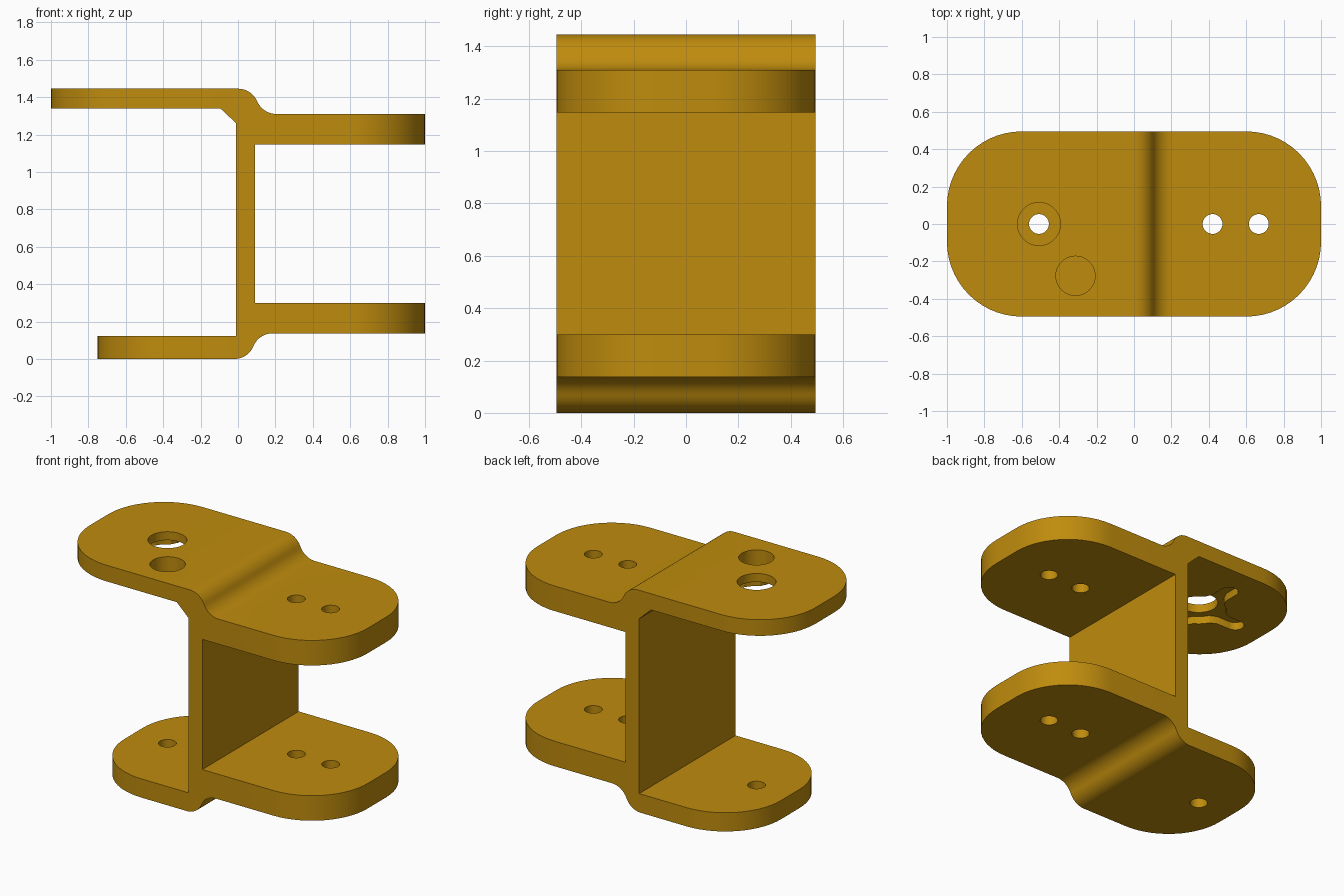
import bpy, bmesh, math
from mathutils import Vector

if "Cube" in bpy.data.objects:
    bpy.data.objects.remove(bpy.data.objects["Cube"])

gold = bpy.data.materials.new("golden_ochre")
gold.diffuse_color = (0.52, 0.26, 0.004, 1)
gold.use_nodes = True
gold.node_tree.nodes["Principled BSDF"].inputs["Base Color"].default_value = gold.diffuse_color
HALF_Y = 0.495


def prism(name, points, axis, low, high):
    """Extrude a closed 2D outline along y (x,z outline) or z (x,y outline)."""
    bm = bmesh.new()
    place = (lambda a, b: (a, low, b)) if axis == 'Y' else (lambda a, b: (a, b, low))
    face = bm.faces.new([bm.verts.new(place(a, b)) for a, b in points])
    ext = bmesh.ops.extrude_face_region(bm, geom=[face])
    shift = Vector((0, high - low, 0) if axis == 'Y' else (0, 0, high - low))
    bmesh.ops.translate(bm, vec=shift, verts=[g for g in ext["geom"] if isinstance(g, bmesh.types.BMVert)])
    bmesh.ops.recalc_face_normals(bm, faces=bm.faces)
    mesh = bpy.data.meshes.new(name)
    bm.to_mesh(mesh)
    bm.free()
    obj = bpy.data.objects.new(name, mesh)
    bpy.context.collection.objects.link(obj)
    return obj


def s_curve(x0, x1, z0, z1, steps=9):
    """Two tangent arcs stepping from height z0 to z1."""
    dx, dz = x1 - x0, abs(z1 - z0)
    sign = 1 if z1 > z0 else -1
    r = (dx * dx + dz * dz) / (4 * dz)
    top = math.asin(dx / 2 / r)
    arc = [top * i / steps for i in range(steps + 1)]
    first = [(x0 + r * math.sin(a), z0 + sign * r * (1 - math.cos(a))) for a in arc]
    second = [(x0 + x1 - x, z0 + z1 - z) for x, z in reversed(first[:-1])]
    return first + second


def circle(x, y, r, n=40):
    return [(x + r * math.cos(2 * math.pi * i / n), y + r * math.sin(2 * math.pi * i / n)) for i in range(n)]


# Side profile: four plates joined by one upright wall
profile = [(-1, 1.34), (-1, 1.445)] + s_curve(0.0, 0.205, 1.445, 1.31)
profile += [(1, 1.31), (1, 1.147), (0.09, 1.147), (0.09, 0.30), (1, 0.30), (1, 0.137)]
profile += list(reversed(s_curve(-0.02, 0.185, 0.0, 0.137)))
profile += [(-0.75, 0), (-0.75, 0.122), (-0.01, 0.122), (-0.01, 1.26), (-0.095, 1.34)]
bracket = prism("bracket", profile, 'Y', -HALF_Y, HALF_Y)

# Round the outer corners of every plate
bm = bmesh.new()
bm.from_mesh(bracket.data)
corners = []
for e in bm.edges:
    a, b = e.verts[0].co, e.verts[1].co
    if abs(a.x - b.x) < 1e-4 and abs(a.y - b.y) < 1e-4 and abs(a.x) > 0.7:
        corners.append(e)
bmesh.ops.bevel(bm, geom=corners, offset=0.4, offset_type='OFFSET', segments=14,
                profile=0.5, affect='EDGES', clamp_overlap=False)
bmesh.ops.recalc_face_normals(bm, faces=bm.faces)
bm.to_mesh(bracket.data)
bm.free()

# Cross-shaped recess outline: round hub with four round-ended arms
recess = []
for k in range(4):
    turn = k * math.pi / 2
    arm = [(0.19, -0.055)]
    arm += [(0.285 + 0.055 * math.cos(t), 0.055 * math.sin(t))
            for t in [math.pi * (i / 10 - 0.5) for i in range(11)]]
    arm += [(0.19, 0.055)]
    arm += [(0.165 * math.cos(t), 0.165 * math.sin(t)) for t in [math.radians(28 + i * 34 / 6) for i in range(7)]]
    for u, v in arm:
        recess.append((-0.508 + u * math.cos(turn) - v * math.sin(turn),
                       u * math.sin(turn) + v * math.cos(turn)))

# Holes and recess: outline, bottom, top
cuts = [
    (circle(0.42, 0, 0.053), -0.2, 1.7),
    (circle(0.667, 0, 0.053), -0.2, 1.7),
    (circle(-0.508, 0, 0.053), -0.2, 0.5),
    (circle(-0.508, 0, 0.115), 1.0, 1.7),
    (circle(-0.313, -0.277, 0.105), 1.0, 1.7),
    (recess, 1.2, 1.39),
]
bpy.context.view_layer.objects.active = bracket
bracket.select_set(True)
for outline, low, high in cuts:
    cutter = prism("hole_cutter", outline, 'Z', low, high)
    cutter.hide_render = True
    mod = bracket.modifiers.new("hole", 'BOOLEAN')
    mod.operation, mod.solver, mod.object = 'DIFFERENCE', 'EXACT', cutter
    bpy.ops.object.modifier_apply(modifier=mod.name)
    bpy.data.objects.remove(cutter)

bracket.data.materials.clear()
bracket.data.materials.append(gold)
bpy.ops.object.shade_smooth_by_angle(angle=math.radians(30))
